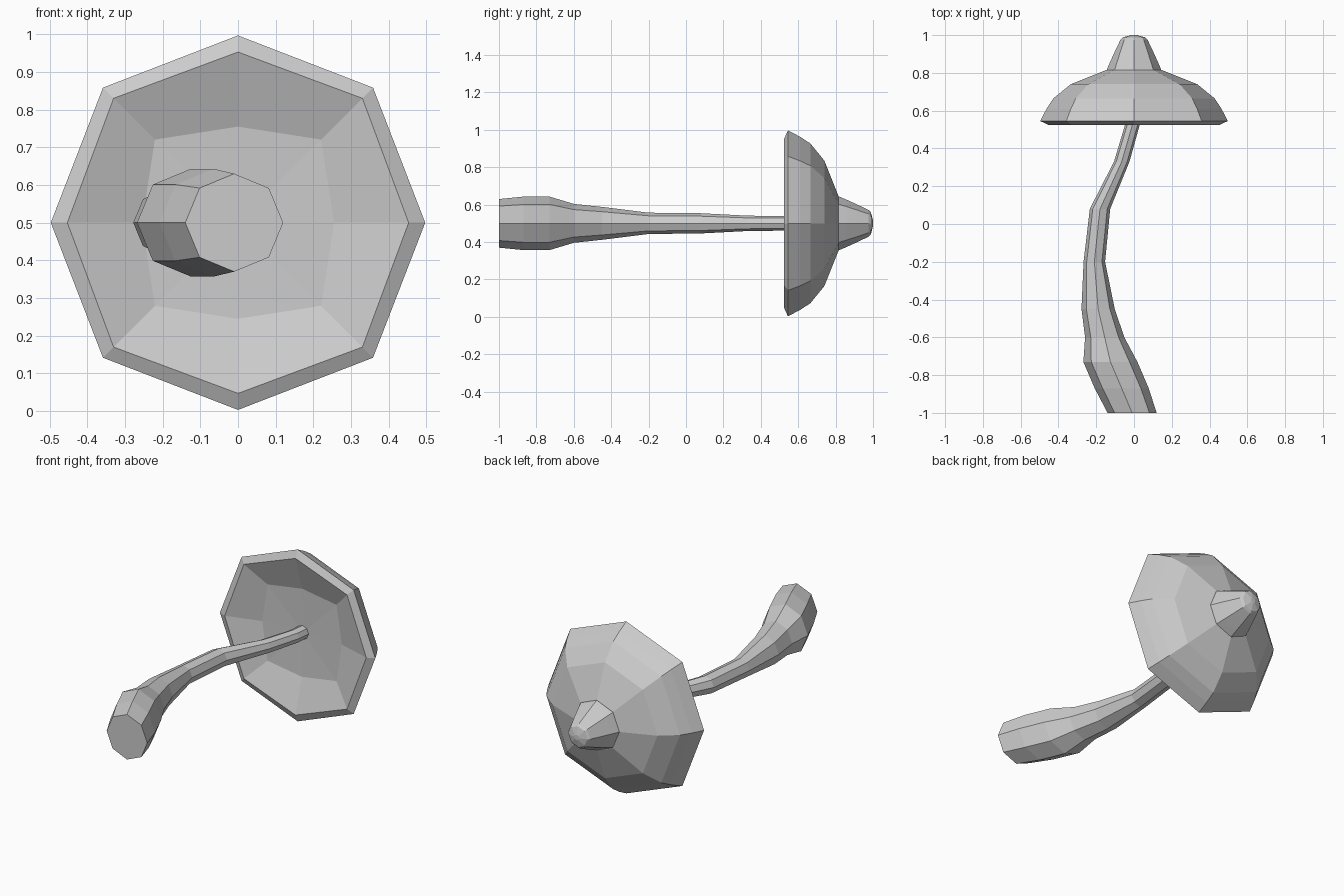
import bpy, bmesh, math

old = bpy.data.objects.get("Cube")
if old:
    bpy.data.objects.remove(old, do_unlink=True)

SIDES = 8
MID_Z = 0.5

grey = bpy.data.materials.new("pale grey")
grey.use_nodes = True
colour = (0.6, 0.6, 0.6, 1)
grey.diffuse_color = colour
grey.node_tree.nodes["Principled BSDF"].inputs["Base Color"].default_value = colour


def loft(name, rings):
    """Skin octagonal rings (x, y, axis radius, diagonal radius) along y."""
    bm = bmesh.new()
    loops = []
    for x, y, r_axis, r_diag in rings:
        loop = []
        for i in range(SIDES):
            a = math.tau * i / SIDES
            r = r_diag if i % 2 else r_axis
            loop.append(bm.verts.new((x + r * math.cos(a), y, MID_Z + r * math.sin(a))))
        loops.append(loop)
    for a, b in zip(loops, loops[1:]):
        for i in range(SIDES):
            j = (i + 1) % SIDES
            bm.faces.new((a[i], a[j], b[j], b[i]))
    bm.faces.new(loops[0])
    bm.faces.new(loops[-1])
    bmesh.ops.recalc_face_normals(bm, faces=bm.faces)
    mesh = bpy.data.meshes.new(name)
    bm.to_mesh(mesh)
    bm.free()
    mesh.materials.append(grey)
    obj = bpy.data.objects.new(name, mesh)
    bpy.context.collection.objects.link(obj)
    return obj


# Curved stalk: x, y, radius
stalk = [(-0.01, -1.0, 0.13), (-0.065, -0.87, 0.143), (-0.125, -0.73, 0.143),
         (-0.155, -0.6, 0.104), (-0.19, -0.45, 0.088), (-0.21, -0.2, 0.057),
         (-0.18, 0.08, 0.054), (-0.065, 0.33, 0.041), (-0.01, 0.52, 0.039),
         (0.0, 0.61, 0.039)]
loft("stalk", [(x, y, r, r) for x, y, r in stalk])

# Cap: shallow hollow underside, bevelled rim, domed outside
underside = [(0, 0.592, 0.04, 0.04), (0, 0.585, 0.255, 0.312), (0, 0.525, 0.453, 0.467)]
dome = [(0.545, 0.497), (0.61, 0.463), (0.665, 0.427), (0.74, 0.335), (0.815, 0.147)]
loft("cap", underside + [(0, y, r, r * 1.02) for y, r in dome])

# Stepped knob on the crown of the cap
knob = [(0.81, 0.147), (0.855, 0.128), (0.91, 0.103), (0.975, 0.072), (0.988, 0.06), (1.0, 0.015)]
loft("crown_knob", [(0, y, r, r) for y, r in knob])
